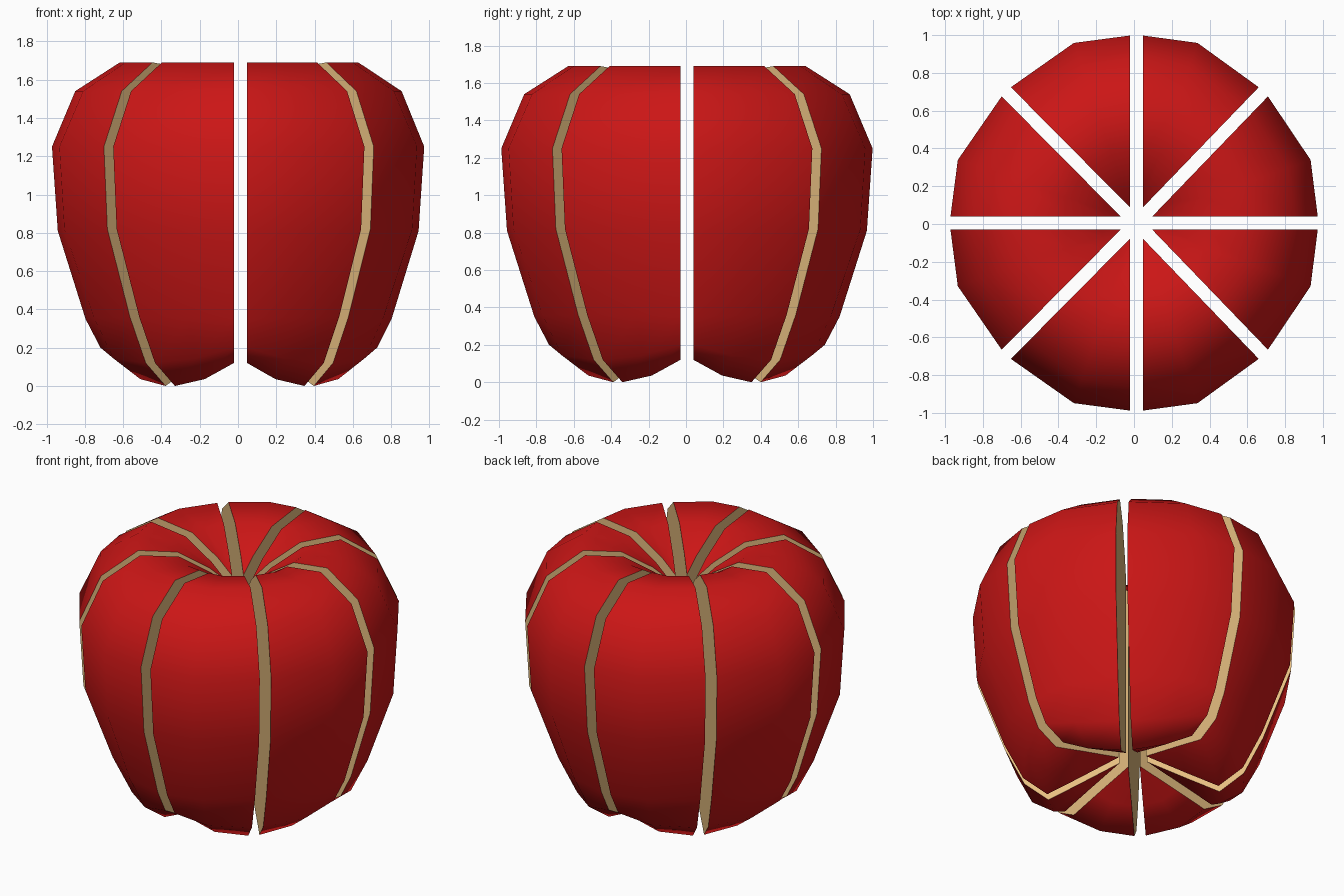
import bpy, bmesh
from math import sin, cos, radians, pi
from mathutils import Vector

if "Cube" in bpy.data.objects:
    bpy.data.objects.remove(bpy.data.objects["Cube"])


def material(name, color):
    m = bpy.data.materials.new(name)
    m.diffuse_color = color
    m.use_nodes = True
    m.node_tree.nodes["Principled BSDF"].inputs["Base Color"].default_value = m.diffuse_color
    return m


PEEL = material("red_peel", (0.60, 0.008, 0.008, 1))
FLESH = material("cream_flesh", (0.80, 0.52, 0.22, 1))

# Profile, bottom to top: radius and height on the valley (0, 90 deg...)
# and on the lobe (45, 135 deg...); the base has four soft lobes
BOTTOM, TOP = 0.23, 1.45
RINGS = [
    (0.28, 0.17, 0.24, 0.10),
    (0.50, 0.12, 0.43, 0.00),
    (0.64, 0.20, 0.575, 0.12),
    (0.717, 0.35, 0.69, 0.36),
    (0.860, 0.81, 0.855, 0.82),
    (0.890, 1.25, 0.880, 1.25),
    (0.770, 1.54, 0.750, 1.54),
    (0.540, 1.69, 0.525, 1.69),
    (0.290, 1.66, 0.290, 1.66),
    (0.100, 1.54, 0.100, 1.54),
]
SPREAD = 0.09                        # how far each wedge slides outward
SHIFT = Vector((0.013, 0.005, 0))    # centre where the cuts meet


def column_point(r, a, z):
    sx = 0.985 if cos(a) > 0 else 1.013
    return Vector((r * cos(a) * sx, r * sin(a) * 1.022, z))


def apple_wedge(index):
    quad, flip = divmod(index, 2)
    # columns run from one cut face to the other, counter-clockwise
    cols = [(45, 0.0), (71, 0.3), (90, 1.0)] if flip else [(0, 1.0), (19, 0.3), (45, 0.0)]
    mid = radians(index * 45 + 22.5)
    offset = SHIFT + Vector((cos(mid), sin(mid), 0)) * SPREAD

    bm = bmesh.new()
    low = bm.verts.new(offset + Vector((0, 0, BOTTOM)))
    high = bm.verts.new(offset + Vector((0, 0, TOP)))
    grid = []
    for deg, w in cols:
        a = radians(deg) + quad * pi / 2
        bulge = 1.02 if deg in (19, 71) else 1.0
        grid.append([bm.verts.new(offset + column_point(
            bulge * (r0 * w + r1 * (1 - w)), a, z0 * w + z1 * (1 - w)))
            for r0, z0, r1, z1 in RINGS])

    # peel
    peel = []
    for c, d in zip(grid, grid[1:]):
        peel.append(bm.faces.new((low, d[0], c[0])))
        for i in range(len(RINGS) - 1):
            peel.append(bm.faces.new((c[i], d[i], d[i + 1], c[i + 1])))
        peel.append(bm.faces.new((c[-1], d[-1], high)))
    for f in peel:
        f.smooth = True
    # two flat cut faces meeting at the core
    for loop in ([low] + grid[0] + [high], [high] + grid[-1][::-1] + [low]):
        f = bm.faces.new(loop)
        f.material_index = 1
        for e in f.edges:
            e.smooth = False
    bmesh.ops.recalc_face_normals(bm, faces=bm.faces)

    mesh = bpy.data.meshes.new(f"apple_wedge_{index + 1}")
    bm.to_mesh(mesh)
    bm.free()
    mesh.materials.append(PEEL)
    mesh.materials.append(FLESH)
    bpy.context.collection.objects.link(bpy.data.objects.new(mesh.name, mesh))


# Eight wedges
for n in range(8):
    apple_wedge(n)
